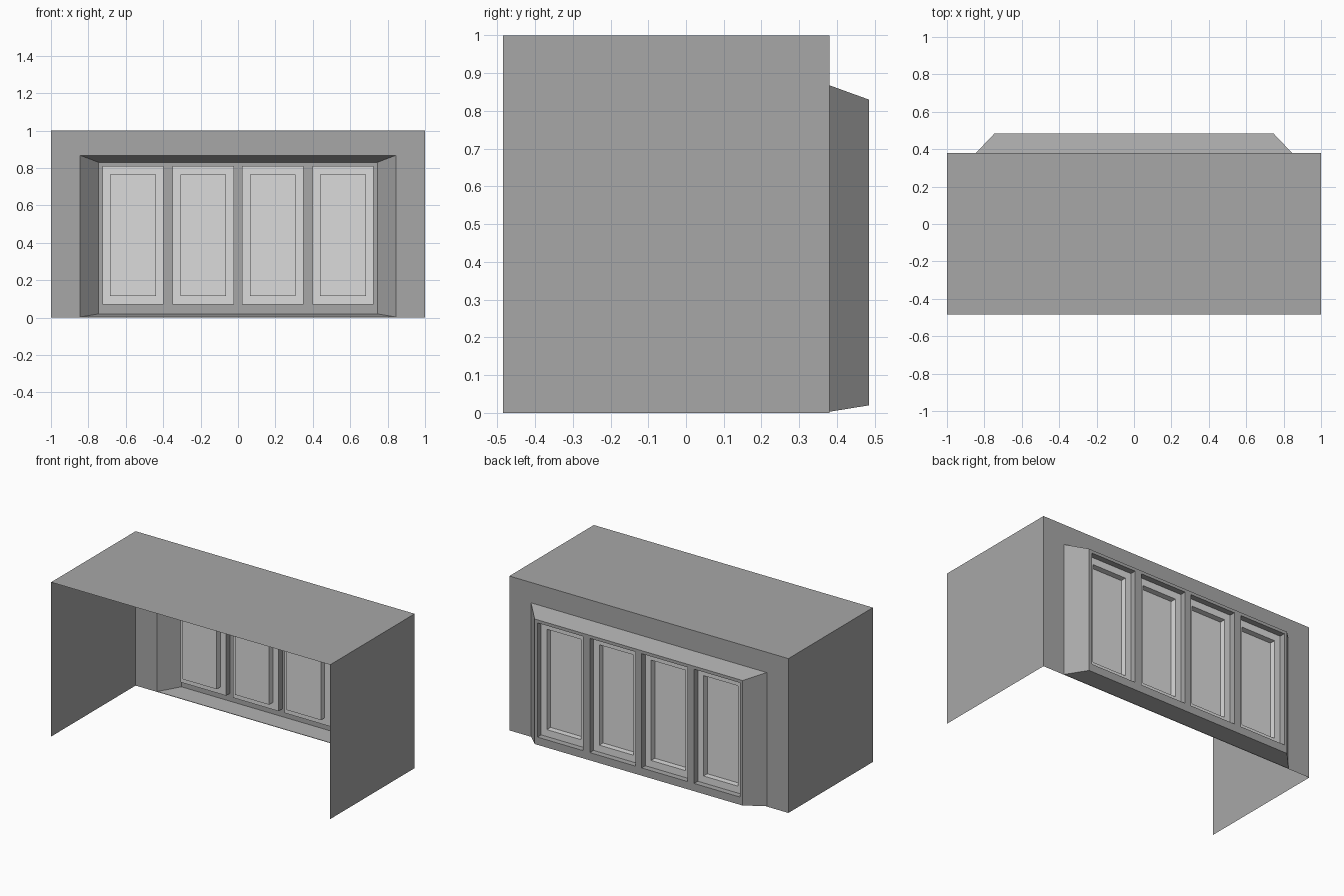
import bpy, bmesh

cube = bpy.data.objects.get("Cube")
if cube:
    bpy.data.objects.remove(cube, do_unlink=True)


def material(name, value):
    mat = bpy.data.materials.new(name)
    colour = (value, value, value, 1)
    mat.use_nodes = True
    mat.diffuse_color = colour
    mat.node_tree.nodes["Principled BSDF"].inputs["Base Color"].default_value = colour
    return mat


wall_grey = material("wall grey", 0.39)
panel_grey = material("light panel grey", 0.71)


def rect(half_width, z0, z1, y, cx=0.0):
    """Corners of an upright rectangle, counter-clockwise seen from the back."""
    return [(cx + half_width, y, z0), (cx - half_width, y, z0),
            (cx - half_width, y, z1), (cx + half_width, y, z1)]


def ring(a, b):
    """Four quads joining rectangle a to rectangle b."""
    return [(a[i], a[(i + 1) % 4], b[(i + 1) % 4], b[i]) for i in range(4)]


def make(name, groups):
    """Build an object from (material, quads) groups."""
    bm = bmesh.new()
    mesh = bpy.data.meshes.new(name)
    for index, (mat, quads) in enumerate(groups):
        mesh.materials.append(mat)
        for quad in quads:
            face = bm.faces.new([bm.verts.new(p) for p in quad])
            face.material_index = index
    bmesh.ops.remove_doubles(bm, verts=bm.verts, dist=0.0005)
    bm.to_mesh(mesh)
    bm.free()
    obj = bpy.data.objects.new(name, mesh)
    bpy.context.collection.objects.link(obj)
    return obj


FRONT, WALL, BAY = -0.485, 0.38, 0.485
wall_edge = rect(1, 0, 1, WALL)
bay_base = rect(0.845, 0.003, 0.868, WALL)
bay_edge = rect(0.745, 0.02, 0.83, BAY)

# Hood: top and two sides, open at the front and underneath
hood = ring(rect(1, 0, 1, FRONT), wall_edge)[1:]
make("open_hood", [(wall_grey, hood)])

# Back wall with an opening for the bay
make("back_wall", [(wall_grey, ring(wall_edge, bay_base))])

# Bay: sloping sides and a flat face with four openings
centres = [-0.5615, -0.1855, 0.1855, 0.5615]
HALF, LOW, HIGH = 0.1635, 0.07, 0.81
xs = [-0.745] + [c + s * HALF for c in centres for s in (-1, 1)] + [0.745]
zs = [0.02, LOW, HIGH, 0.83]
bay_face = []
for i in range(len(xs) - 1):
    for j in range(len(zs) - 1):
        if i % 2 == 1 and j == 1:
            continue
        middle, half = (xs[i] + xs[i + 1]) / 2, (xs[i + 1] - xs[i]) / 2
        bay_face.append(rect(half, zs[j], zs[j + 1], BAY, middle))
make("bay", [(wall_grey, ring(bay_base, bay_edge) + bay_face)])

# Recessed panels: reveal, border, inner step and centre
STEP = 0.038
for number, cx in enumerate(centres, 1):
    opening = rect(HALF, LOW, HIGH, BAY, cx)
    border = rect(HALF, LOW, HIGH, BAY - STEP, cx)
    inner = rect(HALF - 0.041, LOW + 0.045, HIGH - 0.045, BAY - STEP, cx)
    centre = rect(HALF - 0.041, LOW + 0.045, HIGH - 0.045, BAY - 2 * STEP, cx)
    make(f"recessed_panel_{number}", [
        (wall_grey, ring(opening, border)),
        (panel_grey, ring(border, inner) + ring(inner, centre) + [centre])])
